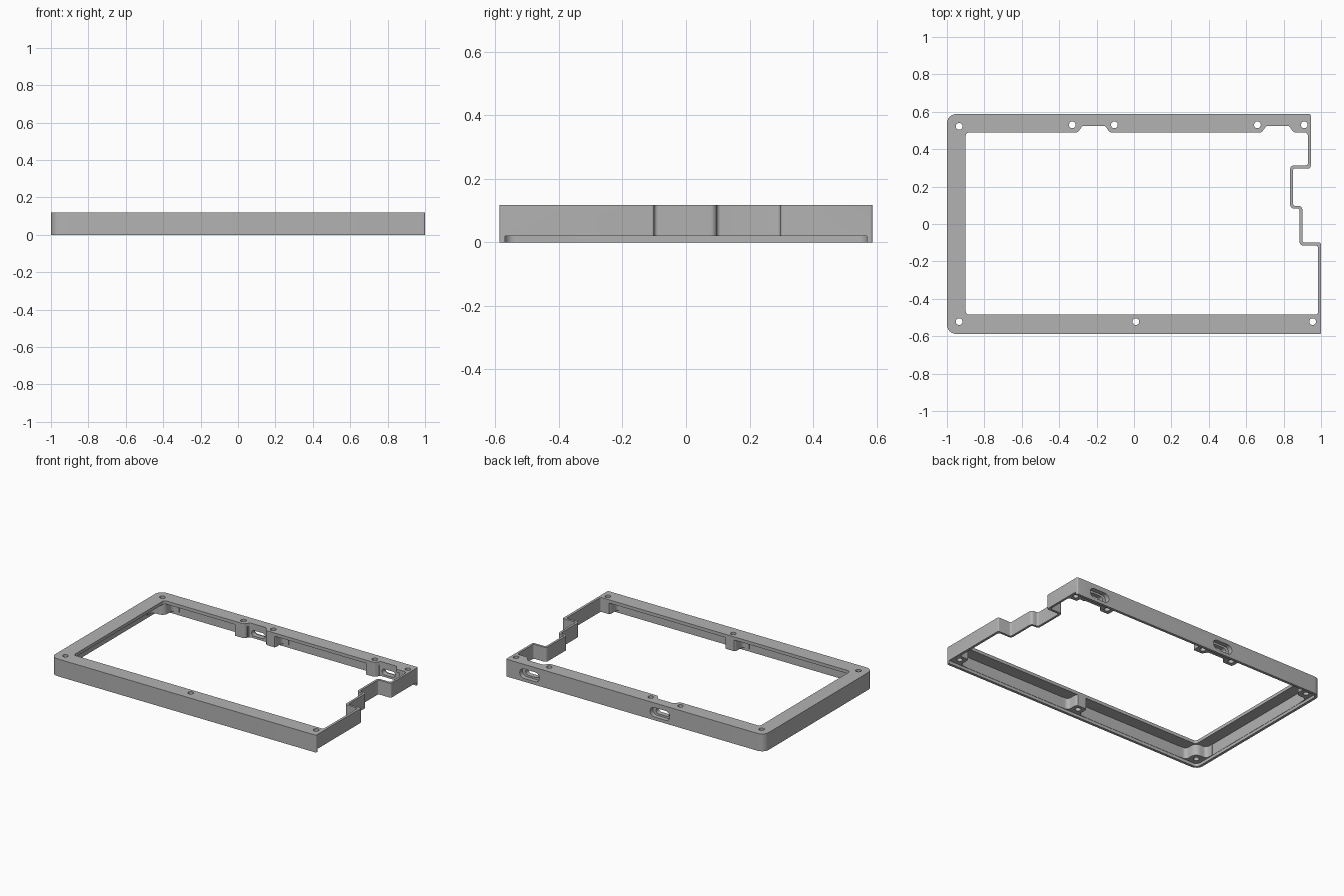
import bpy, bmesh, math
from mathutils import Vector, Matrix

if "Cube" in bpy.data.objects:
    bpy.data.objects.remove(bpy.data.objects["Cube"], do_unlink=True)

HEIGHT = 0.118
OUT_Y = 0.588

grey = bpy.data.materials.new("plain_grey")
grey.use_nodes = True
GREY = (0.45, 0.45, 0.45, 1)
grey.diffuse_color = GREY
grey.node_tree.nodes["Principled BSDF"].inputs["Base Color"].default_value = GREY


def rounded(corners, steps=6):
    """Turn (x, y, radius) corners into an outline with true arcs."""
    outline = []
    for i, (x, y, r) in enumerate(corners):
        p = Vector((x, y))
        if r == 0:
            outline.append(p)
            continue
        a = (Vector(corners[i - 1][:2]) - p).normalized()
        b = (Vector(corners[(i + 1) % len(corners)][:2]) - p).normalized()
        theta = a.angle(b)
        d = r / math.tan(theta / 2)
        c = p + (a + b).normalized() * r / math.sin(theta / 2)
        v0, v1, phi = p + a * d - c, p + b * d - c, math.pi - theta
        for k in range(steps + 1):
            t = k / steps
            outline.append(c + (v0 * math.sin((1 - t) * phi) + v1 * math.sin(t * phi)) / math.sin(phi))
    return outline


def prism(name, corners, z0, z1, matrix=None):
    """Extrude a rounded outline from z0 to z1."""
    bm = bmesh.new()
    face = bm.faces.new([bm.verts.new((p.x, p.y, z0)) for p in rounded(corners)])
    top = bmesh.ops.extrude_face_region(bm, geom=[face])["geom"]
    bmesh.ops.translate(bm, vec=(0, 0, z1 - z0), verts=[g for g in top if isinstance(g, bmesh.types.BMVert)])
    if matrix:
        bm.transform(matrix)
    bmesh.ops.recalc_face_normals(bm, faces=bm.faces[:])
    mesh = bpy.data.meshes.new(name)
    bm.to_mesh(mesh)
    bm.free()
    obj = bpy.data.objects.new(name, mesh)
    bpy.context.collection.objects.link(obj)
    mesh.materials.append(grey)
    return obj


def box(x0, x1, y0, y1, r=0.0):
    return [(x0, y0, r), (x1, y0, r), (x1, y1, r), (x0, y1, r)]


def cut(target, cutter):
    """Subtract the cutter and throw it away."""
    mod = target.modifiers.new("cut", "BOOLEAN")
    mod.operation = "DIFFERENCE"
    mod.solver = "EXACT"
    mod.object = cutter
    bpy.context.view_layer.objects.active = target
    bpy.ops.object.modifier_apply(modifier=mod.name)
    bpy.data.objects.remove(cutter, do_unlink=True)


# Outer block with the stepped side
frame = prism("case_frame", [
    (-1, -OUT_Y, 0.05), (1, -OUT_Y, 0.008), (1, -0.1, 0.008), (0.9, -0.1, 0.012),
    (0.9, 0.097, 0.02), (0.85, 0.097, 0.012), (0.85, 0.297, 0.012),
    (0.945, 0.297, 0.012), (0.945, OUT_Y, 0.008), (-1, OUT_Y, 0.05)], 0, HEIGHT)

# Bottom plate recess, open on the stepped side
cut(frame, prism("recess", box(-0.982, 1.2, -0.57, 0.57, 0.03), -0.1, 0.02))

# Hollow under the top flange, leaving the screw bosses standing
cavity = prism("cavity", box(-0.98, 0.92, -0.568, 0.568, 0.03), 0.01, HEIGHT - 0.022)
cut(cavity, prism("side_keep", box(0.5, 1.2, -0.47, 0.47), -1, 1))

back_holes = [(-0.33, 0.53), (-0.105, 0.53), (0.66, 0.53), (0.91, 0.53)]
front_holes = [(0.01, -0.522), (0.955, -0.522)]
corner_holes = [(-0.935, 0.522), (-0.935, -0.522)]
WALL = 0.566

for x, y in back_holes + front_holes:
    s = math.copysign(1, y)
    half = [(0.09, 0.7, 0), (0.09, WALL, 0), (0.042, WALL, 0.025), (0.042, 0.48, 0.025)]
    outline = [(x - dx, s * dy, r) for dx, dy, r in half]
    outline += [(x + dx, s * dy, r) for dx, dy, r in reversed(half)]
    cut(cavity, prism("boss", outline, -1, 1))

for x, y in corner_holes:
    s = math.copysign(1, y)
    outline = [(-1.2, 0.7, 0), (-0.84, 0.7, 0), (-0.84, WALL, 0), (-0.89, WALL, 0.025),
               (-0.89, 0.475, 0.04), (-0.977, 0.475, 0.025), (-0.977, 0.42, 0), (-1.2, 0.42, 0)]
    cut(cavity, prism("corner_boss", [(a, s * b, r) for a, b, r in outline], -1, 1))

# Thick wall behind each connector port
ports = [(-0.215, -0.33, -0.105), (0.768, 0.66, 0.91)]
for centre, left, right in ports:
    cut(cavity, prism("port_wall", box(left, right, 0.518, 0.7), -1, 1))
cut(frame, cavity)

# Central opening with port notches in the back flange
opening = [(-0.9, -0.485, 0.02), (0.983, -0.485, 0.012), (0.983, -0.115, 0.012),
           (0.885, -0.115, 0.02), (0.885, 0.083, 0.01), (0.835, 0.083, 0.02),
           (0.835, 0.313, 0.02), (0.93, 0.313, 0.012), (0.93, 0.49, 0.02)]
for centre, left, right in reversed(ports):
    opening += [(centre + dx, y, 0.015) for dx, y in
                ((0.085, 0.49), (0.06, 0.525), (-0.06, 0.525), (-0.085, 0.49))]
opening.append((-0.9, 0.49, 0.02))
cut(frame, prism("opening", opening, -1, 1))

# Connector ports: shallow outer pocket and through slot
upright = Matrix.Rotation(math.pi / 2, 4, "X")
for centre, left, right in ports:
    for w, h, depth_y in ((0.074, 0.032, 0.558), (0.05, 0.019, 0.4)):
        capsule = box(centre - w, centre + w, 0.054 - h, 0.054 + h, h * 0.99)
        cut(frame, prism("port", capsule, -0.7, -depth_y, upright))

# Screw holes
for x, y in back_holes + front_holes + corner_holes:
    r = 0.018
    cut(frame, prism("screw_hole", box(x - r, x + r, y - r, y + r, r * 0.99), -1, 1))

# Smooth curves, crisp edges
bpy.ops.object.select_all(action="DESELECT")
frame.select_set(True)
bpy.context.view_layer.objects.active = frame
bpy.ops.object.shade_smooth_by_angle(angle=math.radians(30))
